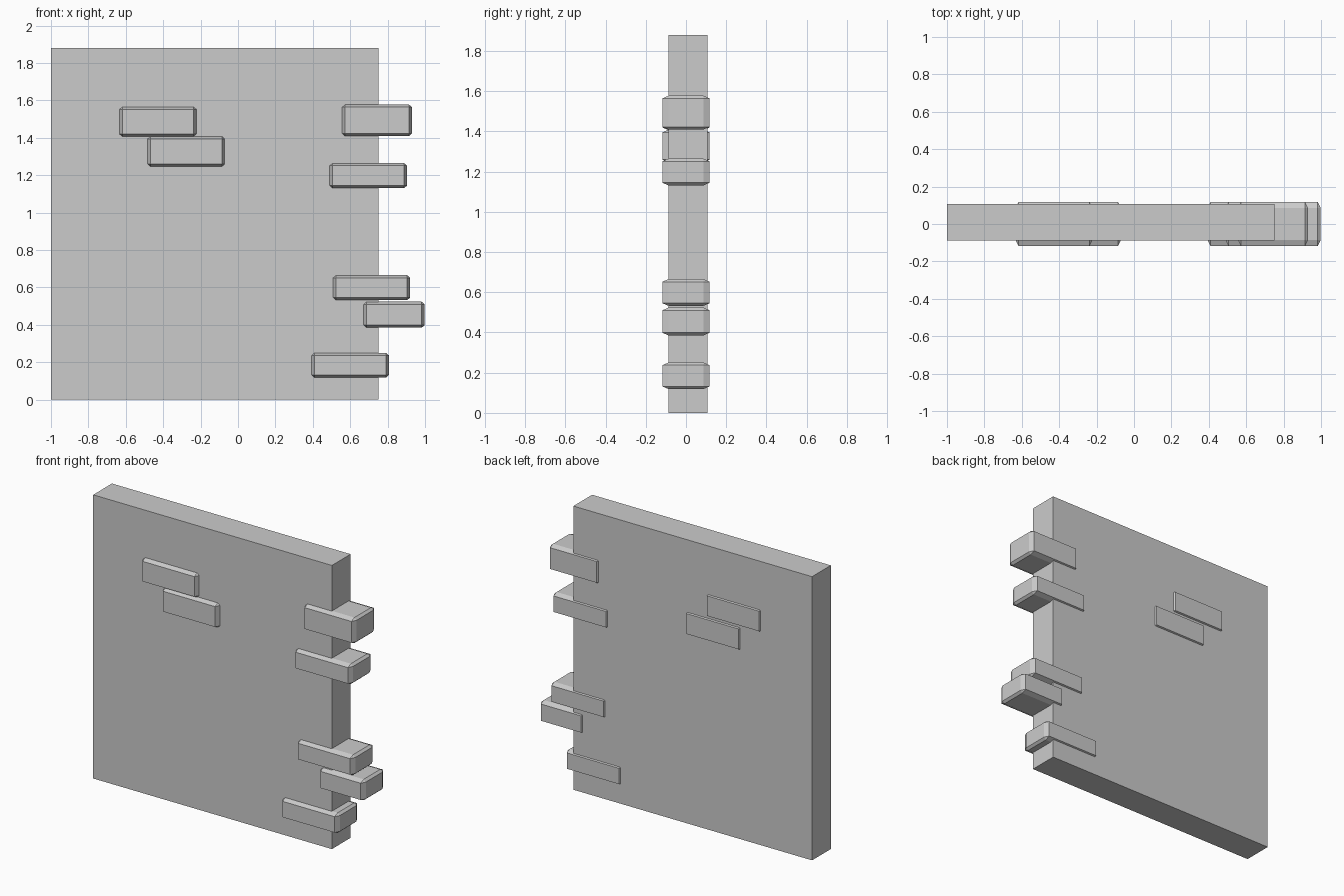
import bpy
import bmesh
from mathutils import Vector

cube = bpy.data.objects.get("Cube")
if cube:
    bpy.data.objects.remove(cube, do_unlink=True)

stone = bpy.data.materials.new("stone_grey")
stone.use_nodes = True
colour = (0.6, 0.6, 0.6, 1)
stone.diffuse_color = colour
stone.node_tree.nodes["Principled BSDF"].inputs["Base Color"].default_value = colour


def box(name, low, high, chamfer=None):
    """Box between two corners, with an optional chamfer depth per axis."""
    low, high = Vector(low), Vector(high)
    size, centre = high - low, (low + high) / 2
    stretch = Vector(chamfer) if chamfer else Vector((1, 1, 1))
    bm = bmesh.new()
    bmesh.ops.create_cube(bm, size=1)
    bmesh.ops.scale(bm, verts=bm.verts, vec=[s / c for s, c in zip(size, stretch)])
    if chamfer:
        bmesh.ops.bevel(bm, geom=bm.edges[:], offset=1, segments=1,
                        affect='EDGES', clamp_overlap=True)
    bmesh.ops.scale(bm, verts=bm.verts, vec=stretch)
    mesh = bpy.data.meshes.new(name)
    bm.to_mesh(mesh)
    bm.free()
    mesh.materials.append(stone)
    obj = bpy.data.objects.new(name, mesh)
    obj.location = centre
    bpy.context.collection.objects.link(obj)
    return obj


# Wall slab
box("wall", (-1, -0.088, 0), (0.75, 0.108, 1.88))

# Chamfered bricks: left x, right x, bottom z, top z
bricks = {
    "upper_face_brick": (-0.634, -0.222, 1.406, 1.567),
    "lower_face_brick": (-0.484, -0.07, 1.246, 1.409),
    "edge_brick_top": (0.556, 0.93, 1.409, 1.578),
    "edge_brick_upper": (0.489, 0.904, 1.131, 1.265),
    "edge_brick_middle": (0.508, 0.92, 0.532, 0.666),
    "edge_brick_lower": (0.671, 0.998, 0.385, 0.524),
    "edge_brick_bottom": (0.393, 0.807, 0.118, 0.251),
}
for name, (x0, x1, z0, z1) in bricks.items():
    box(name, (x0, -0.118, z0), (x1, 0.118, z1), (0.016, 0.032, 0.014))
